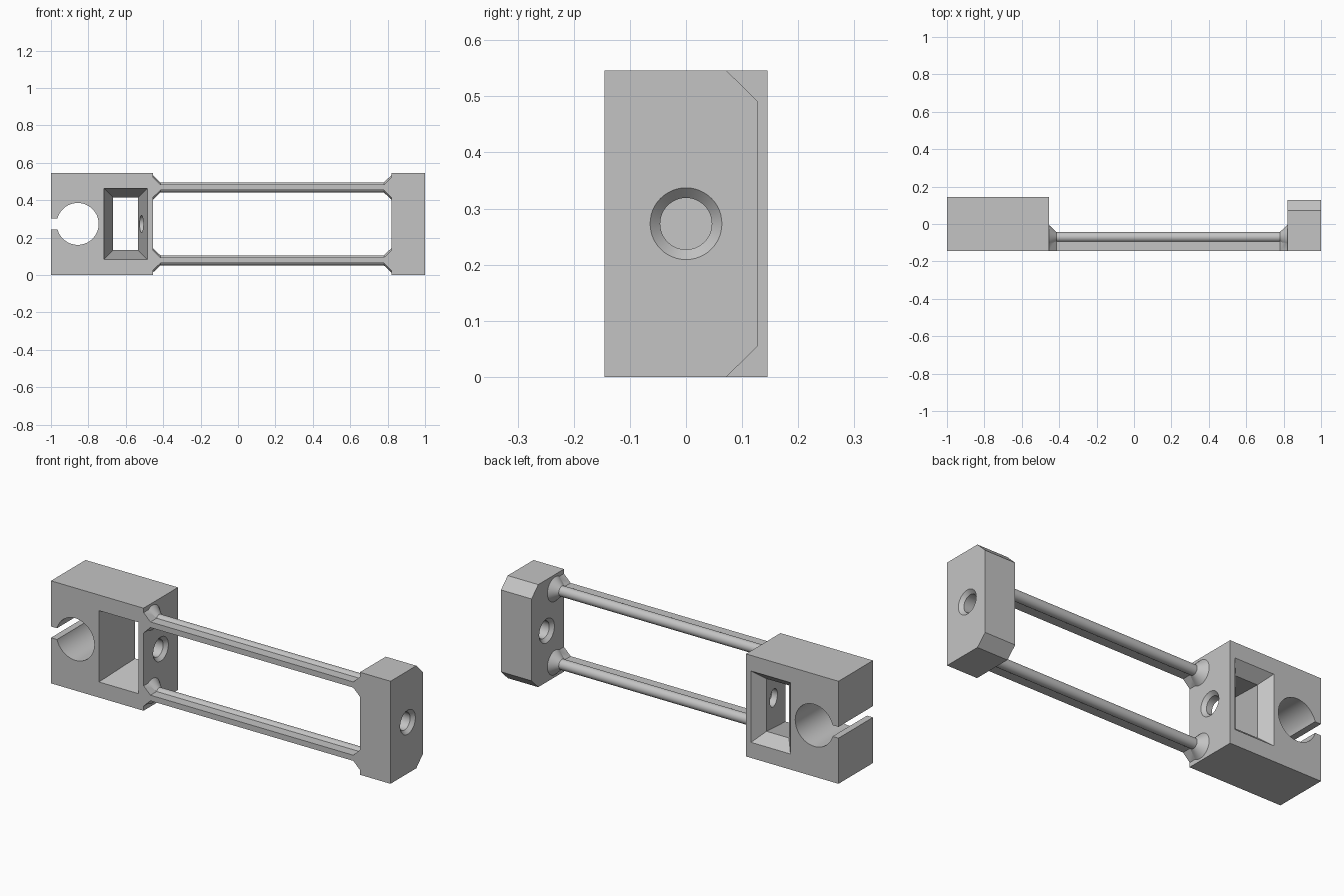
import bpy, bmesh, math

cube = bpy.data.objects.get("Cube")
if cube:
    bpy.data.objects.remove(cube, do_unlink=True)

grey = bpy.data.materials.new("plain grey")
grey.use_nodes = True
colour = (0.55, 0.55, 0.55, 1)
grey.diffuse_color = colour
grey.node_tree.nodes["Principled BSDF"].inputs["Base Color"].default_value = colour

MID = 0.273          # height of the centre line
INNER_L, INNER_R = -0.455, 0.82   # faces joined by the rods
FRONT, BACK = -0.145, 0.145


def loft(name, rings):
    """Closed solid through a list of point rings of equal length."""
    bm = bmesh.new()
    loops = [[bm.verts.new(p) for p in ring] for ring in rings]
    n = len(loops[0])
    for a, b in zip(loops, loops[1:]):
        for i in range(n):
            j = (i + 1) % n
            bm.faces.new((a[i], a[j], b[j], b[i]))
    bm.faces.new(loops[0])
    bm.faces.new(loops[-1])
    bmesh.ops.recalc_face_normals(bm, faces=bm.faces)
    mesh = bpy.data.meshes.new(name)
    bm.to_mesh(mesh)
    bm.free()
    mesh.materials.append(grey)
    obj = bpy.data.objects.new(name, mesh)
    bpy.context.collection.objects.link(obj)
    return obj


def rect(y, x0, x1, z0, z1):
    return [(x0, y, z0), (x1, y, z0), (x1, y, z1), (x0, y, z1)]


def box(name, x0, x1, y0, y1, z0, z1):
    return loft(name, [rect(y, x0, x1, z0, z1) for y in (y0, y1)])


def turned(name, stations, y=0.0, z=MID, n=48):
    """Round solid along x from (x, radius) stations."""
    angles = [math.tau * i / n for i in range(n)]
    return loft(name, [[(x, y + r * math.cos(a), z + r * math.sin(a)) for a in angles]
                       for x, r in stations])


def activate(obj):
    bpy.ops.object.select_all(action='DESELECT')
    obj.select_set(True)
    bpy.context.view_layer.objects.active = obj


def combine(obj, other, operation='DIFFERENCE'):
    other.hide_render = True
    mod = obj.modifiers.new(operation.lower(), 'BOOLEAN')
    mod.operation = operation
    mod.solver = 'EXACT'
    mod.object = other
    activate(obj)
    bpy.ops.object.modifier_apply(modifier=mod.name)
    bpy.data.objects.remove(other, do_unlink=True)


def smooth(obj):
    activate(obj)
    bpy.ops.object.shade_smooth_by_angle(angle=math.radians(25))


# Clamp block with a round bore, a slit, a waisted pocket and a screw hole
clamp = box("clamp_block", -1, INNER_L, FRONT, BACK, 0, 2 * MID)

bore_ring = [math.tau * i / 64 for i in range(64)]
combine(clamp, loft("bore_cutter", [
    [(-0.857 + 0.112 * math.cos(a), y, MID + 0.112 * math.sin(a)) for a in bore_ring]
    for y in (-0.3, 0.3)]))
combine(clamp, box("slit_cutter", -1.1, -0.9, -0.3, 0.3, MID - 0.03, MID + 0.03))

wide = (-0.717, -0.485, MID - 0.19, MID + 0.19)
waist = (-0.667, -0.535, MID - 0.14, MID + 0.14)
combine(clamp, loft("pocket_cutter", [
    rect(-0.2, *wide), rect(FRONT, *wide), rect(0.087, *waist),
    rect(BACK, *wide), rect(0.2, *wide)]))

SMALL, SINK, DEPTH = 0.046, 0.064, 0.018
combine(clamp, turned("screw_cutter", [
    (-0.6, SMALL), (INNER_L - DEPTH, SMALL), (INNER_L, SINK), (INNER_L + 0.05, SINK)]))
smooth(clamp)

# End block with bevelled back edges and a hole countersunk on both sides
outline = [(FRONT, 0), (0.072, 0), (0.128, 0.055),
           (0.128, 2 * MID - 0.055), (0.072, 2 * MID), (FRONT, 2 * MID)]
end = loft("end_block", [[(x, y, z) for y, z in outline] for x in (INNER_R, 1)])
combine(end, turned("end_hole_cutter", [
    (INNER_R - 0.05, SINK), (INNER_R, SINK), (INNER_R + DEPTH, SMALL),
    (1 - DEPTH, SMALL), (1, SINK), (1.05, SINK)]))
smooth(end)

# Round rods with flared ends, each on a narrow front rib
FLARE = 0.04
for name, z in (("upper", MID + 0.195), ("lower", MID - 0.195)):
    rod = turned(name + "_rod", [
        (INNER_L - 0.01, 0.065), (INNER_L, 0.065), (INNER_L + FLARE, 0.027),
        (INNER_R - FLARE, 0.027), (INNER_R, 0.065), (INNER_R + 0.01, 0.065)], -0.07, z)
    half = [(INNER_L - 0.01, 0.054), (INNER_L, 0.054), (INNER_L + FLARE, 0.015),
            (INNER_R - FLARE, 0.015), (INNER_R, 0.054), (INNER_R + 0.01, 0.054)]
    rib = loft(name + "_rib", [
        [(x, y, z + h) for x, h in half] + [(x, y, z - h) for x, h in reversed(half)]
        for y in (FRONT + 0.001, -0.07)])
    combine(rod, rib, 'UNION')
    smooth(rod)
